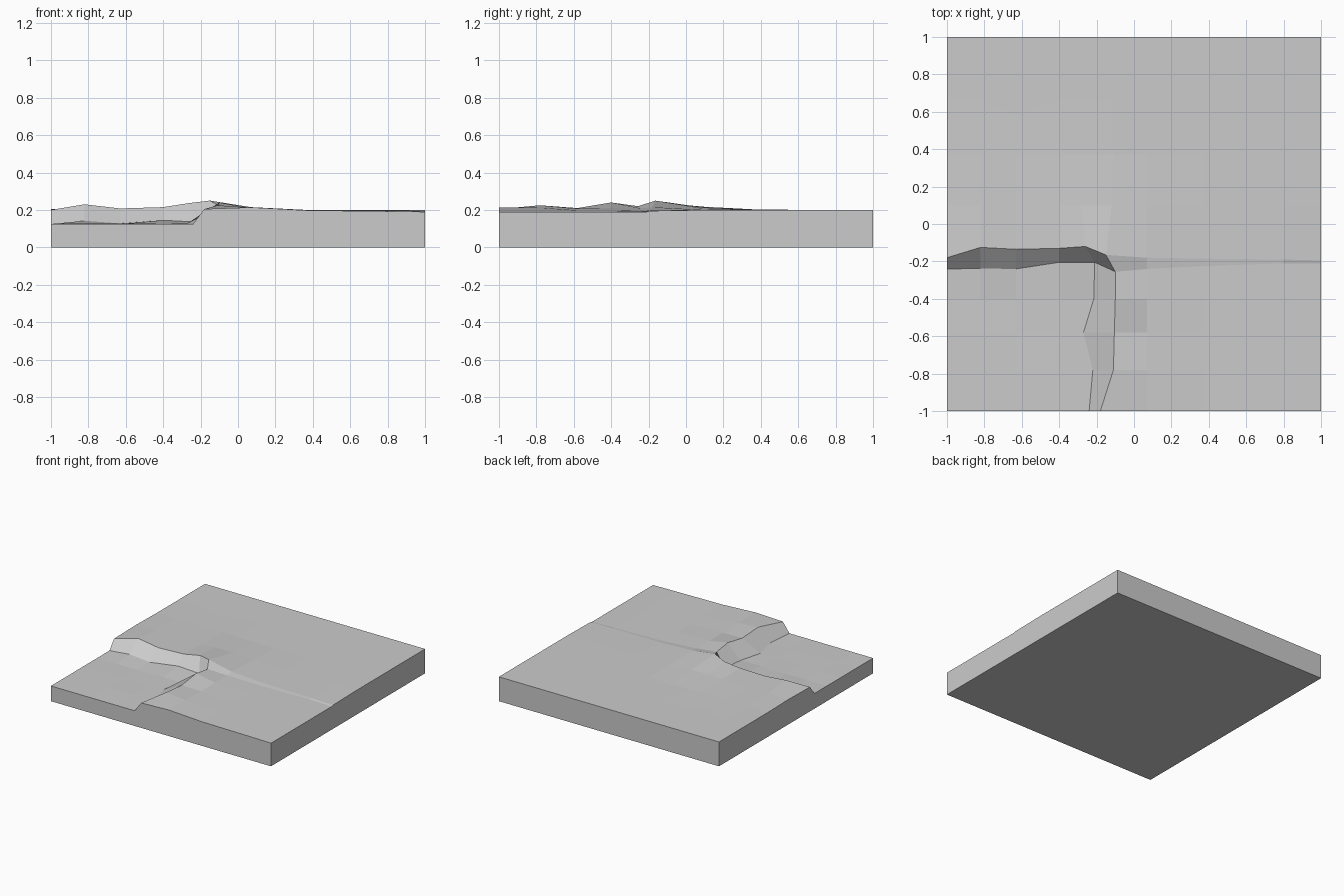
import bpy, bmesh

if "Cube" in bpy.data.objects:
    bpy.data.objects.remove(bpy.data.objects["Cube"])

# Base grid lines of the faceted ground; the sunken corner spans columns 0-4, rows 0-4
XS = [-1, -.82, -.63, -.4, -.22, -.11, .07, .37, .8, 1]
YS = [-1, -.78, -.58, -.4, -.22, -.16, .1, .37, .66, 1]

# Per-column bend of the cliff foot (row 4) and cliff rim (row 5)
FOOT_Y = [-.24, -.238, -.24, -.205, -.205, -.255, -.24, -.225, -.21, -.21]
RIM_Y = [-.18, -.125, -.135, -.13, -.12, -.165, -.18, -.185, -.19, -.195]
RIM_Z = [.2, .23, .208, .215, .237, .25, .215, .2, .197, .195]
FOOT_Z = [.125, .142, .128, .145, .135, .22, .208, .196, .194, .19]

# Per-row bend of the side bank (columns 4 and 5)
BANK_FOOT_X = [-.24, -.22, -.27, -.215, -.21]
BANK_RIM_X = [-.18, -.11, -.105, -.1, -.1, -.15, -.12]
BANK_RIM_Z = [.205, .225, .21, .24, .22]
SHOULDER_Z = [.214, .212, .207, .21, .208]


def ground_point(i, j):
    x, y = XS[i], YS[j]
    if j == 4:
        y, z = FOOT_Y[i], FOOT_Z[i]
    elif j == 5:
        y, z = RIM_Y[i], RIM_Z[i]
    elif j < 4:
        if i <= 4:
            z = .125 + (.004 if (i + j) % 3 == 0 and 0 < i and 0 < j else 0)
        elif i == 5:
            z = BANK_RIM_Z[j]
        elif i == 6:
            z = SHOULDER_Z[j]
        else:
            z = [.198, .193, .19][i - 7]
    elif j == 6:
        z = [.205, .21, .207, .21, .217, .213, .207, .2, .2, .2][i]
    else:
        z = .2 + (.003 if j == 7 and 0 < i < 5 else 0)
    if i == 4 and j < 5:
        x = BANK_FOOT_X[j]
    elif i == 4 and j == 5:
        x = -.26
    elif i == 4:
        x = -.28
    elif i == 5 and j < 7:
        x = BANK_RIM_X[j]
    if j == 8 and i == 2:
        y = .58
    return x, y, z


# Terrain surface
bm = bmesh.new()
n = len(XS)
grid = [[bm.verts.new(ground_point(i, j)) for i in range(n)] for j in range(n)]
for j in range(n - 1):
    for i in range(n - 1):
        bm.faces.new((grid[j][i], grid[j][i + 1], grid[j + 1][i + 1], grid[j + 1][i]))

# Skirt down to a flat underside
edges = [e for e in bm.edges if e.is_boundary]
skirt = bmesh.ops.extrude_edge_only(bm, edges=edges)["geom"]
for v in skirt:
    if isinstance(v, bmesh.types.BMVert):
        v.co.z = 0
bmesh.ops.holes_fill(bm, edges=[e for e in bm.edges if e.is_boundary], sides=0)
bmesh.ops.recalc_face_normals(bm, faces=bm.faces)

mesh = bpy.data.meshes.new("terrain_tile")
bm.to_mesh(mesh)
bm.free()
bpy.context.collection.objects.link(bpy.data.objects.new("terrain_tile", mesh))
